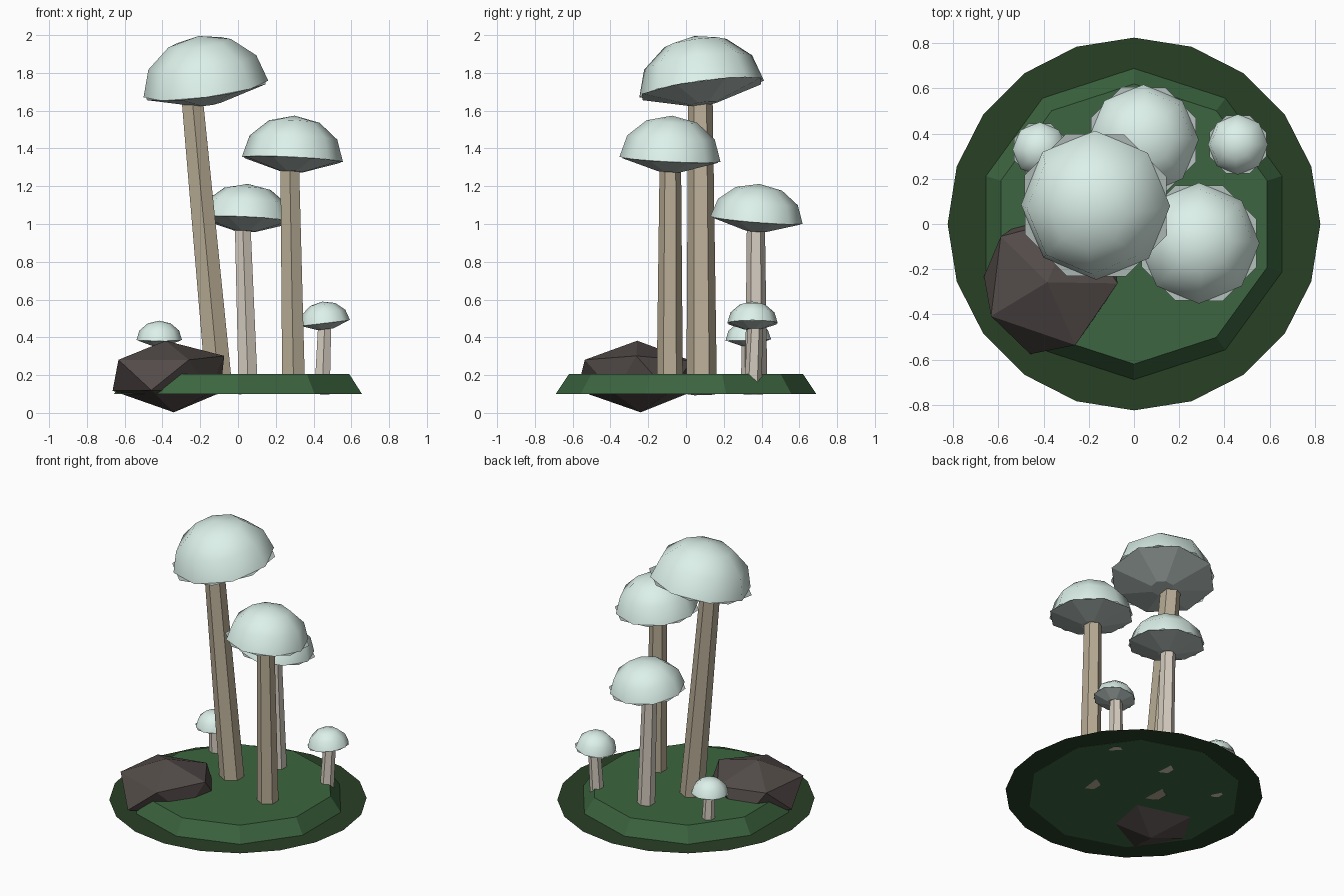
import bpy, bmesh, math
from mathutils import Vector, Matrix

if "Cube" in bpy.data.objects:
    bpy.data.objects.remove(bpy.data.objects["Cube"])

UP = Vector((0, 0, 1))


def material(name, rgb):
    m = bpy.data.materials.new(name)
    m.diffuse_color = (*rgb, 1)
    m.use_nodes = True
    m.node_tree.nodes["Principled BSDF"].inputs["Base Color"].default_value = m.diffuse_color
    return m


SOIL = material("dark_moss", (0.022, 0.05, 0.018))
MOSS = material("moss", (0.045, 0.13, 0.05))
STONE = material("stone", (0.085, 0.07, 0.065))
CAP = material("pale_cap", (0.72, 0.88, 0.82))
GILL = material("gill", (0.45, 0.52, 0.5))
STEM = material("stem", (0.48, 0.41, 0.3))
PALE_STEM = material("pale_stem", (0.66, 0.6, 0.52))


def finish(bm, name, mat, smooth=False):
    bmesh.ops.recalc_face_normals(bm, faces=bm.faces)
    me = bpy.data.meshes.new(name)
    bm.to_mesh(me)
    bm.free()
    me.materials.append(mat)
    for p in me.polygons:
        p.use_smooth = smooth
    ob = bpy.data.objects.new(name, me)
    bpy.context.collection.objects.link(ob)
    return ob


def pose(origin, axis):
    """Move to origin and lean local z onto axis."""
    q = UP.rotation_difference(Vector(axis).normalized())
    return Matrix.Translation(origin) @ q.to_matrix().to_4x4()


def frustum(name, sides, r1, r2, height, mat, matrix, spin=0):
    bm = bmesh.new()
    lift = Matrix.Translation((0, 0, height / 2)) @ Matrix.Rotation(spin, 4, 'Z')
    bmesh.ops.create_cone(bm, cap_ends=True, segments=sides, radius1=r1,
                          radius2=r2, depth=height, matrix=matrix @ lift)
    return finish(bm, name, mat)


def mushroom(tag, foot, foot_r, top, top_r, rim, R, height, tilt, stem_mat):
    # leaning six-sided stem
    foot, top, rim = Vector(foot), Vector(top), Vector(rim)
    axis = top - foot
    frustum(tag + "_stem", 6, foot_r, top_r, axis.length, stem_mat, pose(foot, axis))
    # smooth half-ellipsoid cap
    m = pose(rim, (*tilt, 1))
    bm = bmesh.new()
    bmesh.ops.create_uvsphere(bm, u_segments=8, v_segments=6, radius=1)
    bmesh.ops.bisect_plane(bm, geom=bm.verts[:] + bm.edges[:] + bm.faces[:], dist=1e-4,
                           plane_co=(0, 0, 0), plane_no=(0, 0, 1), clear_inner=True)
    bm.transform(m @ Matrix.Diagonal((R, R, height, 1)))
    finish(bm, tag + "_cap", CAP, smooth=True)
    # faceted underside, turned half a side from the cap
    d = 0.24 * R
    frustum(tag + "_underside", 8, top_r * 1.15, R * 1.03, d, GILL,
            m @ Matrix.Translation((0, 0, -d)), math.pi / 8)


# flat ground disc
bm = bmesh.new()
bmesh.ops.create_circle(bm, cap_ends=True, segments=20, radius=0.825,
                        matrix=Matrix.Translation((0, 0, 0.102)))
finish(bm, "ground_disc", SOIL)

# ten-sided mound
frustum("mound", 10, 0.69, 0.62, 0.105, MOSS, Matrix.Translation((0, 0, 0.1)))

# rock: hull of a squashed twenty-faced stone
bm = bmesh.new()
for p in [(-.384, -.258, .382), (-.34, -.24, .003),
          (-.633, -.408, .281), (-.26, -.536, .281), (-.073, -.263, .302),
          (-.265, .03, .275), (-.59, -.055, .28),
          (-.664, -.232, .117), (-.459, -.576, .12), (-.15, -.38, .105),
          (-.093, -.09, .107), (-.48, .02, .107)]:
    bm.verts.new(p)
bmesh.ops.convex_hull(bm, input=bm.verts[:])
finish(bm, "rock", STONE)

# mushrooms: foot, foot radius, stem top, top radius, rim centre, cap radius, cap height, tilt
mushroom("tall", (-.097, .083, .1), .081, (-.243, .076, 1.67), .065,
         (-.17, .083, 1.715), .333, .285, (-.135, -.135), STEM)
mushroom("second", (.295, -.086, .1), .07, (.274, -.083, 1.31), .057,
         (.288, -.085, 1.342), .268, .232, (.05, .05), STEM)
mushroom("middle", (.055, .372, .1), .059, (.025, .37, .99), .048,
         (.042, .373, 1.02), .245, .193, (.05, .08), PALE_STEM)
mushroom("small_right", (.445, .352, .1), .047, (.459, .368, .47), .04,
         (.46, .352, .475), .134, .115, (-.12, 0), PALE_STEM)
mushroom("small_left", (-.405, .335, .1), .043, (-.415, .33, .38), .037,
         (-.417, .33, .385), .121, .103, (0, -.03), PALE_STEM)
